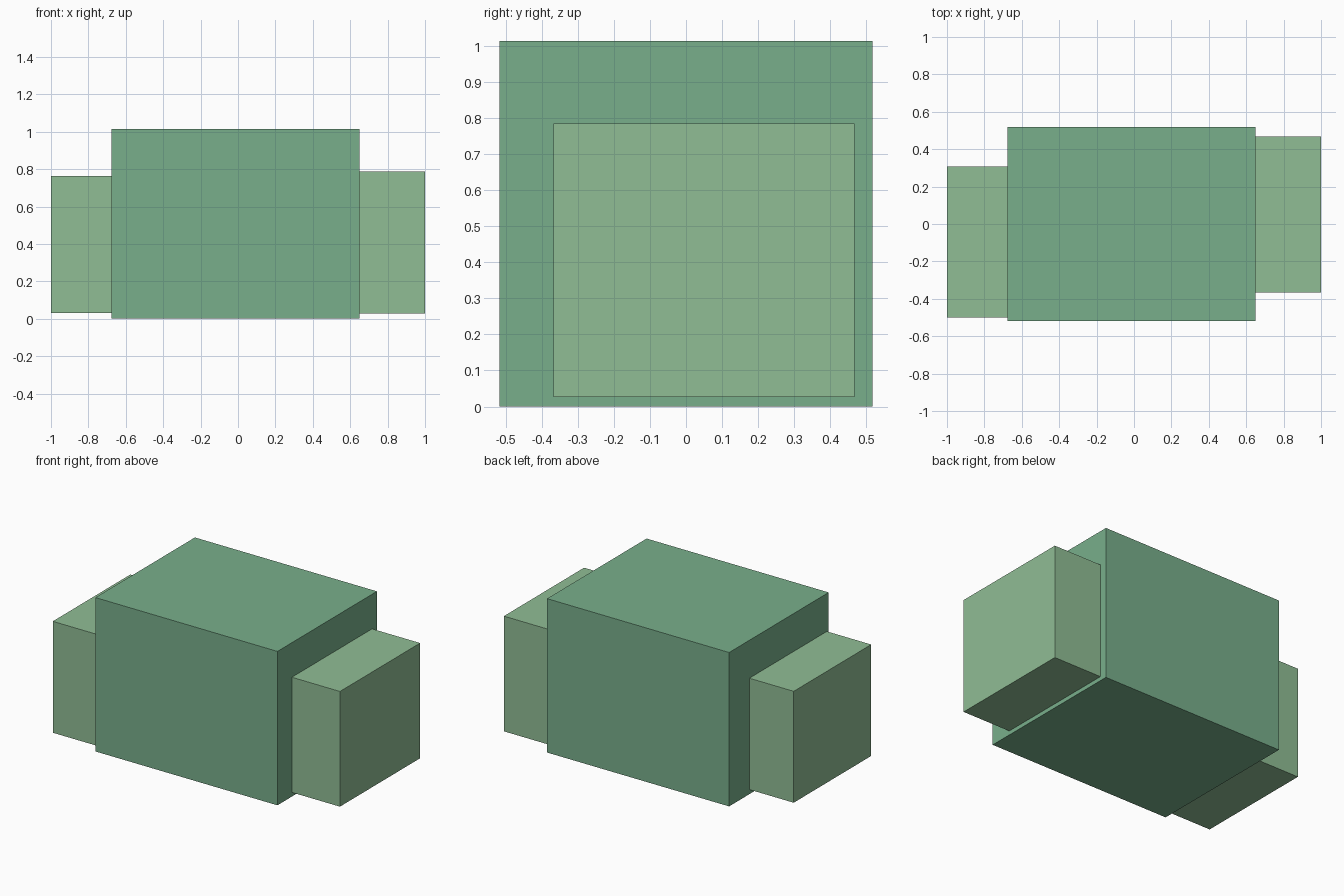
import bpy

if "Cube" in bpy.data.objects:
    bpy.data.objects.remove(bpy.data.objects["Cube"])


def material(name, color):
    mat = bpy.data.materials.new(name)
    mat.diffuse_color = (*color, 1.0)
    mat.use_nodes = True
    mat.node_tree.nodes["Principled BSDF"].inputs["Base Color"].default_value = mat.diffuse_color
    return mat


def box(name, low, high, mat):
    """Axis-aligned box between two opposite corners."""
    center = [(a + b) / 2 for a, b in zip(low, high)]
    bpy.ops.mesh.primitive_cube_add(size=1, location=center)
    obj = bpy.context.object
    obj.name = name
    obj.scale = [b - a for a, b in zip(low, high)]
    bpy.ops.object.transform_apply(location=False, rotation=False, scale=True)
    obj.data.materials.append(mat)
    return obj


dark_green = material("dark_green", (0.19, 0.43, 0.26))
light_green = material("light_green", (0.28, 0.51, 0.30))

# Large central block
box("main_block", (-0.677, -0.518, 0.0), (0.65, 0.518, 1.014), dark_green)

# Lower blocks butted against each end, slightly off the ground
box("left_block", (-1.0, -0.50, 0.03), (-0.677, 0.307, 0.764), light_green)
box("right_block", (0.65, -0.367, 0.027), (1.0, 0.468, 0.786), light_green)
